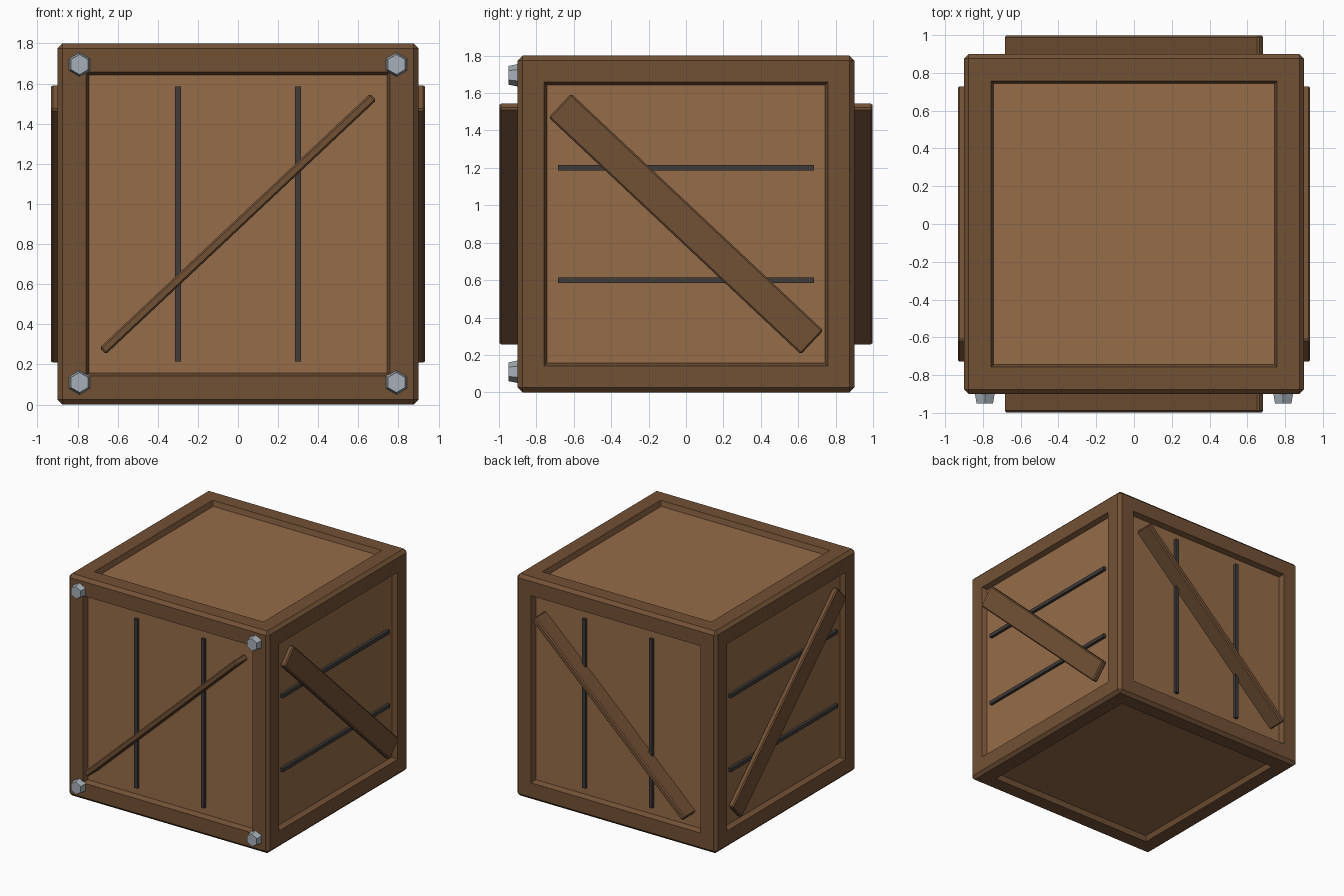
import bpy, bmesh
from math import radians

if "Cube" in bpy.data.objects:
    bpy.data.objects.remove(bpy.data.objects["Cube"])


def material(name, rgb):
    m = bpy.data.materials.new(name)
    m.diffuse_color = (*rgb, 1)
    m.use_nodes = True
    m.node_tree.nodes["Principled BSDF"].inputs["Base Color"].default_value = m.diffuse_color
    return m


FRAME = material("dark_wood", (0.17, 0.083, 0.036))
PANEL = material("light_wood", (0.30, 0.15, 0.065))
STRIP = material("strip_grey", (0.05, 0.045, 0.042))
STEEL = material("steel", (0.38, 0.43, 0.48))


def finish(name, bm, mats, loc=(0, 0, 0), rot=(0, 0, 0)):
    me = bpy.data.meshes.new(name)
    bm.to_mesh(me)
    bm.free()
    for m in mats:
        me.materials.append(m)
    ob = bpy.data.objects.new(name, me)
    ob.location, ob.rotation_euler = loc, rot
    bpy.context.collection.objects.link(ob)
    return ob


def box_bm(size, bevel=0):
    bm = bmesh.new()
    bmesh.ops.create_cube(bm, size=1)
    bmesh.ops.scale(bm, vec=size, verts=bm.verts)
    if bevel:
        bmesh.ops.bevel(bm, geom=bm.edges[:], offset=bevel, segments=1,
                        affect='EDGES', profile=0.5)
    return bm


# Crate body: chamfered cube with a recessed panel on all six sides
bm = box_bm((1.8, 1.8, 1.8), 0.025)
sides = [f for f in bm.faces if f.calc_area() > 1]
bmesh.ops.inset_individual(bm, faces=sides, thickness=0.165)
bmesh.ops.inset_individual(bm, faces=sides, thickness=0.022, depth=-0.04)
for f in sides:
    f.material_index = 1
finish("crate_body", bm, [FRAME, PANEL], (0, 0, 0.9))

# Diagonal braces: edge-on at front and back, flat at the sides
A = -radians(43.2)
for s, fb, lr in ((-1, "front", "left"), (1, "back", "right")):
    finish(fb + "_brace", box_bm((1.85, 0.175, 0.045), 0.009), [FRAME],
           (0, s * 0.91, 0.9), (0, A, 0))
    finish(lr + "_brace", box_bm((0.045, 1.85, 0.175), 0.009), [FRAME],
           (s * 0.91, 0, 0.9), (A, 0, 0))
    # Dark strips: vertical front/back, horizontal at the sides
    for i, t in enumerate((-0.3, 0.3), 1):
        finish(f"{fb}_strip_{i}", box_bm((0.03, 0.03, 1.37)), [STRIP],
               (t, s * 0.868, 0.9))
        finish(f"{lr}_strip_{i}", box_bm((0.03, 1.37, 0.03)), [STRIP],
               (s * 0.868, 0, 0.9 + t))

# Tapered hex bolts on the front corners
for x in (-0.79, 0.79):
    for z in (0.11, 1.695):
        bm = bmesh.new()
        bmesh.ops.create_cone(bm, cap_ends=True, segments=6, radius1=0.061,
                              radius2=0.05, depth=0.055)
        finish("corner_bolt", bm, [STEEL], (x, -0.9225, z), (radians(90), 0, 0))
